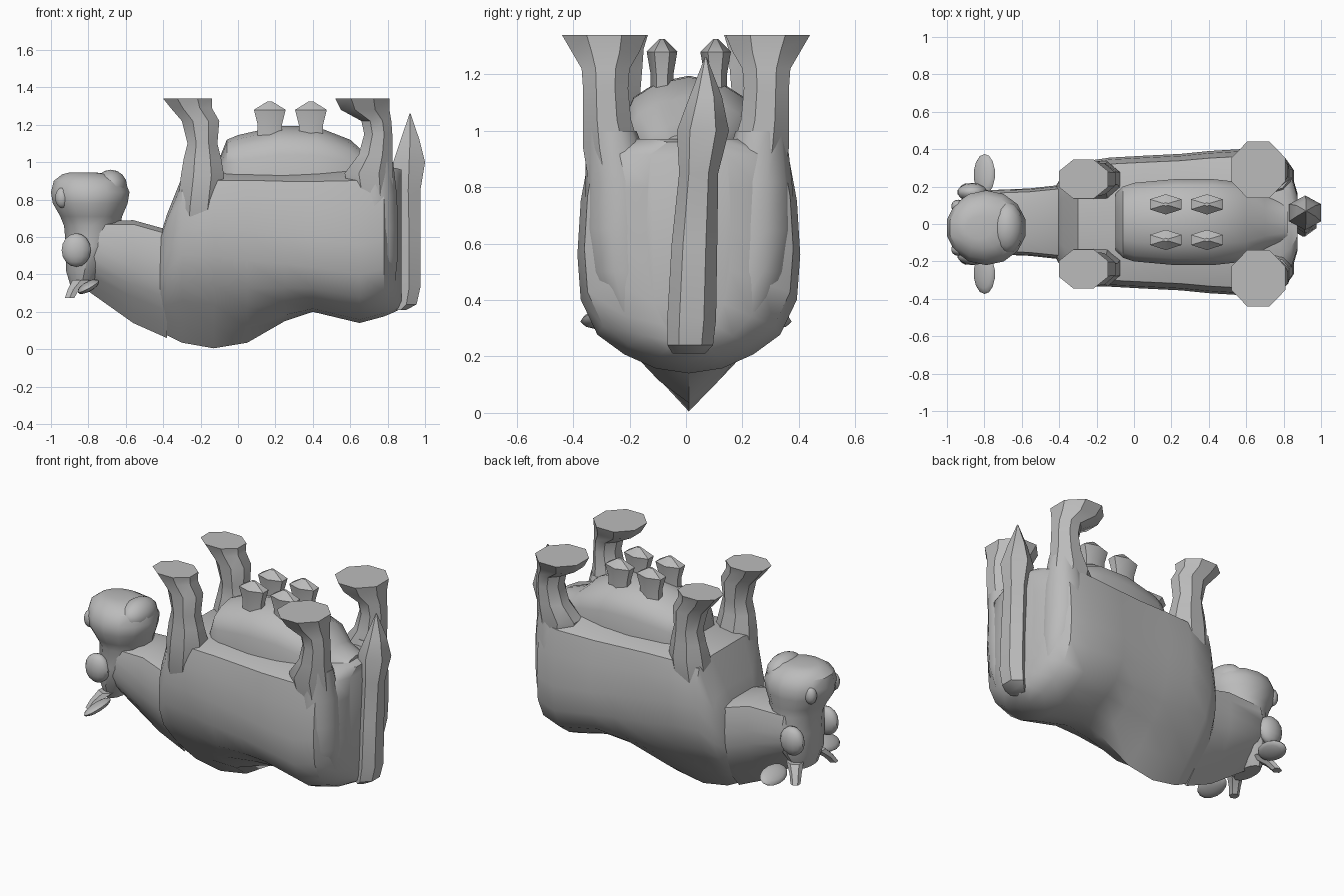
import bpy, bmesh, math
from mathutils import Matrix

cube = bpy.data.objects.get("Cube")
if cube:
    bpy.data.objects.remove(cube, do_unlink=True)

grey = bpy.data.materials.new("plain_grey")
grey.use_nodes = True
grey.diffuse_color = (0.5, 0.5, 0.5, 1)
grey.node_tree.nodes["Principled BSDF"].inputs["Base Color"].default_value = (0.5, 0.5, 0.5, 1)

MID = 0.01  # sideways centre of the torso


def finish(name, bm, angle=35):
    bmesh.ops.recalc_face_normals(bm, faces=bm.faces)
    me = bpy.data.meshes.new(name)
    bm.to_mesh(me)
    bm.free()
    me.materials.append(grey)
    me.shade_smooth()
    me.set_sharp_from_angle(angle=math.radians(angle))
    ob = bpy.data.objects.new(name, me)
    bpy.context.collection.objects.link(ob)
    return ob


def loft(name, rings, angle=35):
    """Skin a list of equal point rings and cap both ends."""
    bm = bmesh.new()
    rows = [[bm.verts.new(p) for p in ring] for ring in rings]
    n = len(rows[0])
    for a, b in zip(rows, rows[1:]):
        for i in range(n):
            j = (i + 1) % n
            bm.faces.new((a[i], a[j], b[j], b[i]))
    bm.faces.new(rows[0])
    bm.faces.new(rows[-1])
    return finish(name, bm, angle)


def hull(name, profile, stations):
    """Loft along x; station = x, bottom, top, half width, power."""
    rings = []
    for x, low, high, w, power in stations:
        half = [(u * w, low + (high - low) * v ** power) for u, v in profile]
        ring = half + [(-y, z) for y, z in half[-2:0:-1]]
        rings.append([(x, MID + y, z) for y, z in ring])
    return loft(name, rings)


def column(name, stations, side=1, sides=8, angle=35):
    """Loft upwards; station = x, y, z, radius x, radius y."""
    rings = []
    for x, y, z, rx, ry in stations:
        turns = [math.tau * (i + 0.5) / sides for i in range(sides)]
        k = 1 / math.cos(math.pi / sides)
        rings.append([(x + rx * k * math.cos(t), side * y + ry * k * math.sin(t), z)
                      for t in turns])
    return loft(name, rings, angle)


def ball(name, centre, size, tilt=0, roll=0):
    bm = bmesh.new()
    bmesh.ops.create_uvsphere(bm, u_segments=14, v_segments=8, radius=1)
    turn = Matrix.Rotation(tilt, 4, 'X') @ Matrix.Rotation(roll, 4, 'Y')
    m = Matrix.Translation(centre) @ turn @ Matrix.Diagonal((*size, 1))
    bmesh.ops.transform(bm, matrix=m, verts=bm.verts[:])
    return finish(name, bm)


# Torso and neck share one cross-section: ridge below, flat belly above
section = [(0, 0), (.3, .12), (.58, .25), (.82, .37), (.97, .53), (1, .69),
           (.97, .85), (.9, .96), (.5, 1), (0, 1)]
hull("torso", section, [
    (-.43, .12, .56, .17, 1), (-.38, .075, .72, .26, 1), (-.30, .035, .92, .32, 1),
    (-.13, .005, .94, .345, 1), (.05, .035, .945, .355, 1.15), (.25, .15, .945, .365, 1.5),
    (.4, .2, .95, .38, 1.8), (.65, .14, .96, .395, 1.8), (.78, .175, .97, .37, 1.8),
    (.84, .2, .97, .27, 1.7), (.875, .22, .96, .15, 1.5)])
hull("neck", section, [
    (-.86, .36, .60, .12, 1), (-.8, .31, .68, .17, 1), (-.56, .14, .69, .18, 1),
    (-.38, .06, .64, .2, 1)])

# Udder and its teats
dome = [(0, 0), (1, 0), (1, .55), (.85, .78), (.5, .93), (0, 1)]
hull("udder", dome, [
    (-.1, .85, 1.02, .15, 1), (-.06, .85, 1.12, .19, 1), (.0, .85, 1.145, .21, 1),
    (.22, .85, 1.195, .23, 1), (.42, .85, 1.19, .23, 1), (.6, .85, 1.12, .21, 1),
    (.7, .85, 1.03, .15, 1), (.82, .85, .99, .11, 1)])
for x in (.17, .39):
    for side, label in ((1, "left"), (-1, "right")):
        y = MID + side * .095
        column("teat_" + label, [
            (x, y, 1.1, .065, .035), (x, y, 1.2, .065, .035), (x, y, 1.28, .085, .047),
            (x, y, 1.325, .012, .008)], sides=6)

# Rounded buttocks, and legs that each end in a flared flat hoof
for side, label in ((1, "left"), (-1, "right")):
    column("buttock_" + label, [
        (.75, MID * side + .16, .28, .06, .06), (.74, MID * side + .2, .36, .1, .09),
        (.735, MID * side + .225, .5, .12, .12), (.73, MID * side + .235, .65, .125, .13),
        (.73, MID * side + .24, .82, .12, .12), (.74, .265, 1.0, .09, .085)],
        side, 10, 50)
    column("hind_leg_" + label, [
        (.73, .22, .6, .09, .1), (.71, .25, .85, .12, .1), (.7, .265, .94, .13, .1),
        (.735, .28, 1.04, .09, .085), (.75, .285, 1.15, .075, .08),
        (.74, .285, 1.22, .08, .085), (.68, .285, 1.28, .13, .12),
        (.665, .29, 1.34, .145, .15)], side)
    column("front_leg_" + label, [
        (-.22, .18, .6, .1, .1), (-.21, .225, .75, .115, .1), (-.19, .235, .93, .115, .1),
        (-.19, .245, 1.02, .1, .08), (-.19, .245, 1.1, .08, .08),
        (-.2, .24, 1.22, .1, .085), (-.25, .24, 1.29, .11, .09),
        (-.27, .24, 1.34, .13, .105)], side)

# Tail lying against the rump, with a pointed tuft
column("tail", [
    (.87, .01, .21, .03, .05), (.9, .015, .24, .055, .07), (.915, .02, .33, .06, .075),
    (.915, .03, .6, .06, .07), (.91, .045, .85, .065, .06), (.915, .06, 1.0, .085, .08),
    (.92, .07, 1.12, .05, .05), (.92, .07, 1.26, .003, .003)], sides=6)

# Head: skull widening up into the broad muzzle, with a raised lower lip
column("skull_and_muzzle", [
    (-.84, 0, .32, .05, .1), (-.82, 0, .42, .1, .15), (-.79, 0, .55, .13, .17),
    (-.78, 0, .66, .15, .16), (-.785, -.01, .71, .165, .175), (-.79, -.02, .78, .2, .195),
    (-.79, -.02, .84, .21, .195), (-.795, -.02, .9, .19, .165),
    (-.81, -.02, .935, .13, .11), (-.83, -.02, .945, .07, .06)], sides=14)
ball("lower_lip", (-.68, -.02, .87), (.09, .14, .09))

# Eyes, ears, horns and nostrils
for side, label in ((1, "left"), (-1, "right")):
    ball("eye_" + label, (-.865, side * .17, .53), (.08, .05, .09))
    ball("ear_" + label, (-.8, side * .265, .335), (.065, .11, .025), side * -.1, -.5)
    column("horn_" + label, [
        (-.84, .11, .37, .045, .04), (-.88, .16, .32, .03, .03),
        (-.9, .19, .275, .025, .025)], side, 6)
    ball("nostril_" + label, (-.94, side * .115 - .02, .81), (.038, .035, .055))
